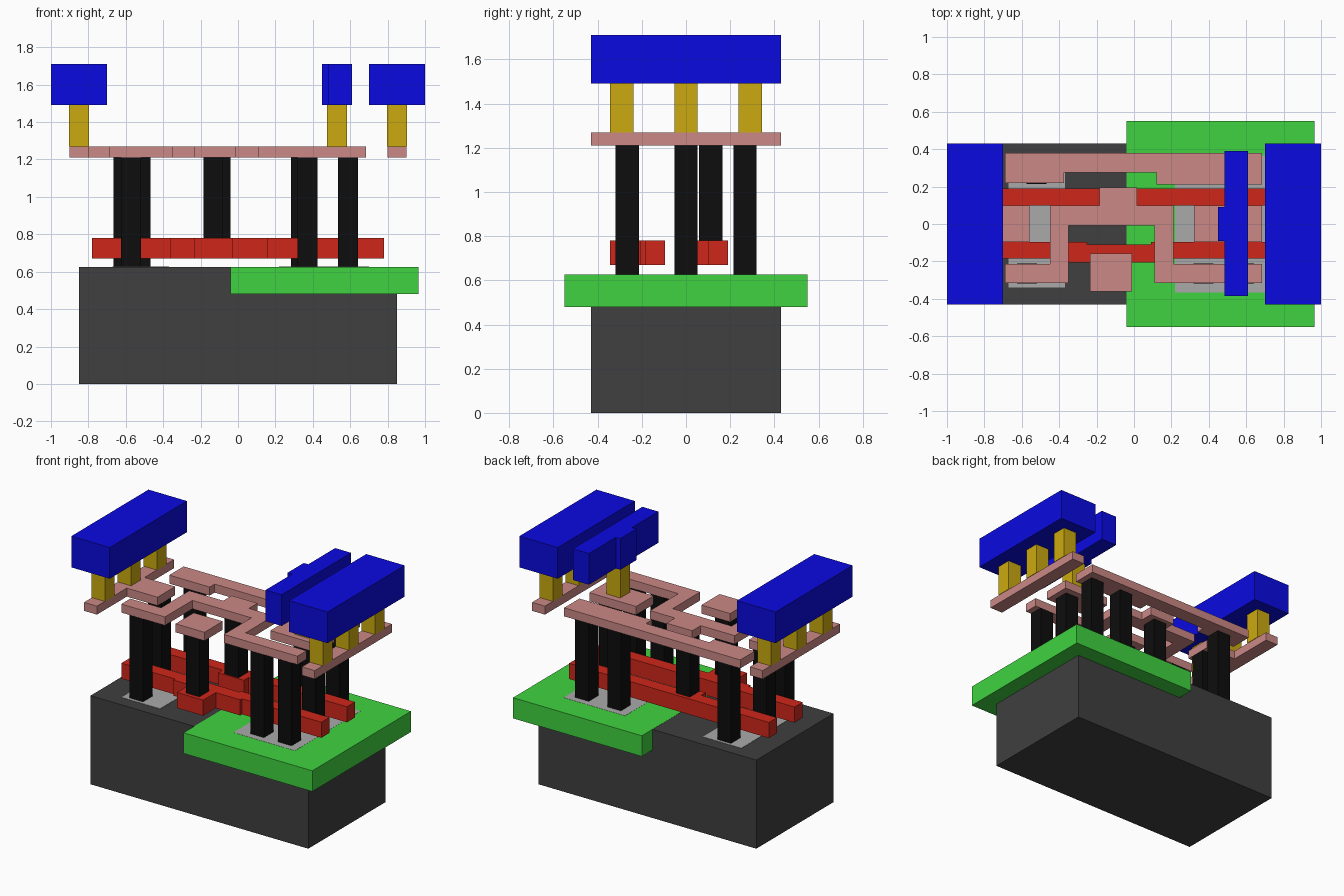
import bpy, bmesh

def mat(name, rgb):
    m = bpy.data.materials.new(name)
    m.diffuse_color = (*rgb, 1)
    return m

DARK = mat("substrate_dark", (0.05, 0.05, 0.05))
GREEN = mat("well_green", (0.05, 0.65, 0.05))
GREY = mat("diffusion_grey", (0.4, 0.4, 0.4))
RED = mat("poly_red", (0.62, 0.02, 0.01))
BLACK = mat("contact_black", (0.004, 0.004, 0.004))
PINK = mat("metal_pink", (0.6, 0.25, 0.24))
GOLD = mat("via_gold", (0.6, 0.4, 0.005))
BLUE = mat("metal_blue", (0.003, 0.003, 0.75))

def plate(name, pts, z0, z1, m):
    """Flat outline in plan, extruded from z0 to z1."""
    bm = bmesh.new()
    f = bm.faces.new([bm.verts.new((x, y, z0)) for x, y in pts])
    up = bmesh.ops.extrude_face_region(bm, geom=[f])["geom"]
    bmesh.ops.translate(bm, vec=(0, 0, z1 - z0),
                        verts=[v for v in up if isinstance(v, bmesh.types.BMVert)])
    bmesh.ops.recalc_face_normals(bm, faces=bm.faces)
    me = bpy.data.meshes.new(name)
    bm.to_mesh(me)
    bm.free()
    me.materials.append(m)
    ob = bpy.data.objects.new(name, me)
    bpy.context.collection.objects.link(ob)
    return ob

def box(name, x0, x1, y0, y1, z0, z1, m):
    return plate(name, [(x0, y0), (x1, y0), (x1, y1), (x0, y1)], z0, z1, m)

# Substrate, well and diffusion (tops practically flush)
TOP = 0.625
box("substrate", -0.85, 0.85, -0.43, 0.43, 0, TOP, DARK)
box("well", -0.04, 0.965, -0.55, 0.55, 0.48, TOP + 0.001, GREEN)
box("diffusion_left", -0.67, -0.37, -0.34, 0.34, 0.55, TOP + 0.002, GREY)
box("diffusion_right", 0.22, 0.70, -0.365, 0.365, 0.55, TOP + 0.002, GREY)

# Gate strips, each with a contact pad
plate("gate_back", [(-0.78, 0.10), (-0.19, 0.10), (-0.19, 0.05), (0.01, 0.05),
                    (0.01, 0.10), (0.78, 0.10), (0.78, 0.19), (-0.78, 0.19)],
      0.67, 0.78, RED)
plate("gate_front", [(-0.78, -0.185), (-0.36, -0.185), (-0.36, -0.205), (-0.235, -0.205),
                     (-0.235, -0.345), (-0.03, -0.345), (-0.03, -0.205), (0.16, -0.205),
                     (0.16, -0.185), (0.78, -0.185), (0.78, -0.095), (0.09, -0.095),
                     (0.09, -0.11), (-0.25, -0.11), (-0.25, -0.095), (-0.78, -0.095)],
      0.67, 0.78, RED)

# Contact posts: centre positions
posts = [(-0.572, -0.265), (0.372, -0.265), (0.588, -0.265), (-0.612, 0), (0.588, 0),
         (-0.522, 0.267), (0.337, 0.267), (0.588, 0.267)]
for i, (x, y) in enumerate(posts):
    box(f"contact_{i + 1}", x - 0.053, x + 0.053, y - 0.053, y + 0.053, TOP, 1.21, BLACK)
for name, x, y in (("back", -0.092, 0.112), ("front", -0.132, -0.265)):
    box(f"gate_contact_{name}", x - 0.053, x + 0.053, y - 0.053, y + 0.053, 0.78, 1.21, BLACK)

# Lower metal layer
Z = (1.21, 1.27, PINK)
plate("metal_left_rail", [(-0.9, -0.43), (-0.8, -0.43), (-0.8, -0.097), (-0.56, -0.097),
                          (-0.56, 0.10), (-0.8, 0.10), (-0.8, 0.43), (-0.9, 0.43)], *Z)
box("metal_right_rail", 0.8, 0.9, -0.43, 0.43, *Z)
plate("metal_back_bar", [(-0.69, 0.22), (-0.375, 0.22), (-0.375, 0.275), (0.12, 0.275),
                         (0.12, 0.21), (0.685, 0.21), (0.685, 0.38), (-0.69, 0.38)], *Z)
plate("metal_bridge", [(-0.69, -0.315), (-0.35, -0.315), (-0.35, -0.008), (0.11, -0.008),
                       (0.11, -0.315), (0.685, -0.315), (0.685, -0.215), (0.21, -0.215),
                       (0.21, 0.10), (0.015, 0.10), (0.015, 0.195), (-0.185, 0.195),
                       (-0.185, 0.10), (-0.45, 0.10), (-0.45, -0.215), (-0.69, -0.215)], *Z)
box("metal_gate_pad", -0.235, -0.01, -0.36, -0.157, *Z)
box("metal_output_pad", 0.32, 0.685, -0.097, 0.10, *Z)

# Vias and upper metal bars
for side, s in (("left", -1), ("right", 1)):
    for i, y in enumerate((-0.29, 0, 0.29)):
        box(f"via_{side}_{i + 1}", s * 0.85 - 0.053, s * 0.85 + 0.053,
            y - 0.053, y + 0.053, 1.27, 1.49, GOLD)
    box(f"upper_rail_{side}", s * 0.85 - 0.15, s * 0.85 + 0.15, -0.43, 0.43, 1.49, 1.71, BLUE)
box("via_output", 0.476, 0.584, -0.053, 0.053, 1.27, 1.49, GOLD)
plate("upper_output_bar", [(0.485, -0.385), (0.61, -0.385), (0.61, 0.39), (0.485, 0.39),
                           (0.485, 0.09), (0.45, 0.09), (0.45, -0.09), (0.485, -0.09)],
      1.49, 1.71, BLUE)
